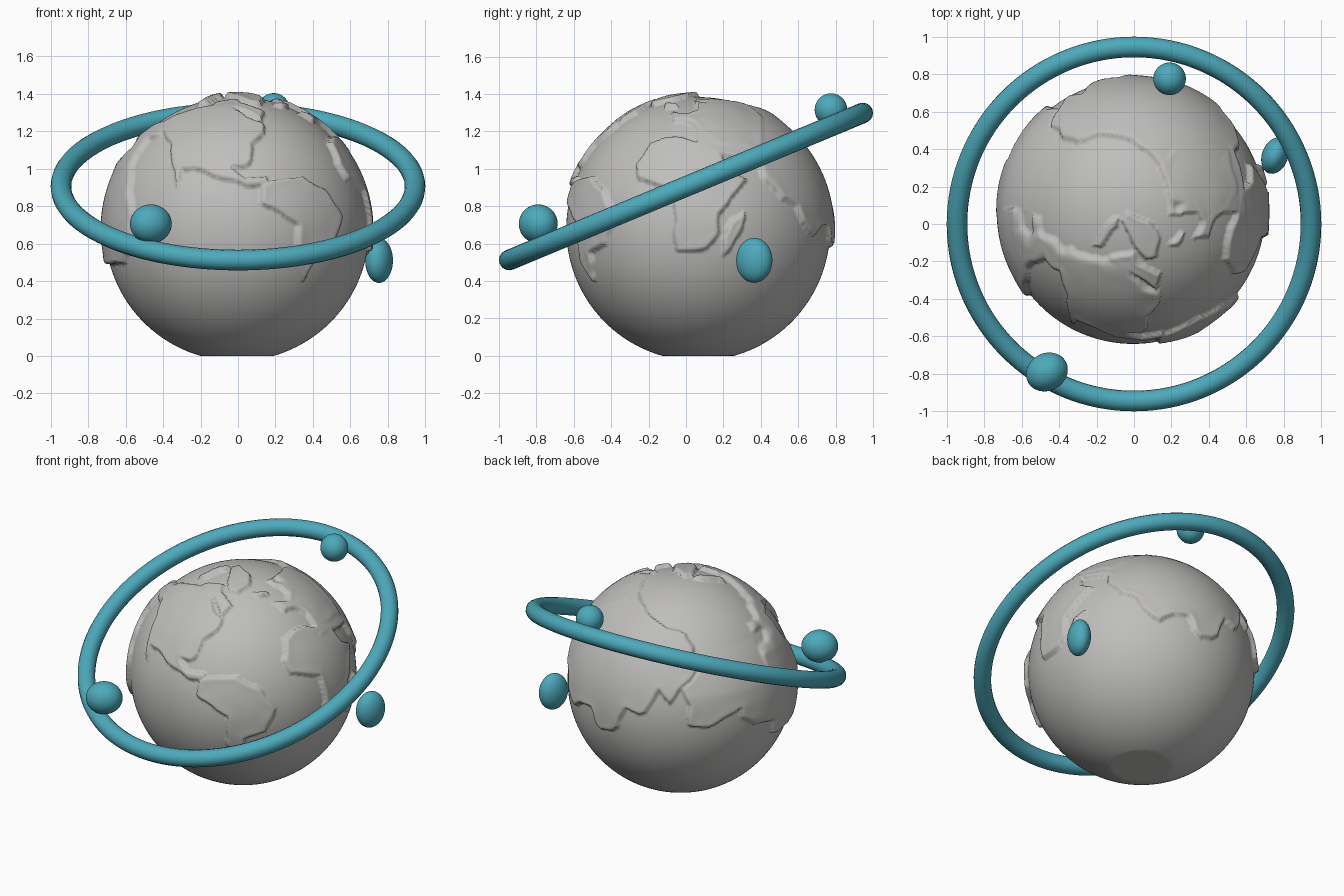
import bpy, bmesh, math
from mathutils import Vector, Matrix, noise

if "Cube" in bpy.data.objects:
    bpy.data.objects.remove(bpy.data.objects["Cube"], do_unlink=True)

CENTRE = Vector((-0.005, 0.065, 0.678))
RADIUS = 0.705
RELIEF = 0.027


def make_material(name, colour):
    mat = bpy.data.materials.new(name)
    mat.use_nodes = True
    mat.diffuse_color = (*colour, 1)
    mat.node_tree.nodes["Principled BSDF"].inputs["Base Color"].default_value = (*colour, 1)
    return mat


grey = make_material("stone grey", (0.52, 0.515, 0.505))
teal = make_material("teal", (0.075, 0.40, 0.50))


def add_object(name, bm, mat):
    mesh = bpy.data.meshes.new(name)
    bm.to_mesh(mesh)
    bm.free()
    obj = bpy.data.objects.new(name, mesh)
    bpy.context.collection.objects.link(obj)
    mesh.materials.append(mat)
    for poly in mesh.polygons:
        poly.use_smooth = True


# Land outlines, in hundredths, each drawn flat and projected onto the globe
SIDES = {
    "front": lambda p: (p.x, p.z, CENTRE.y - p.y),
    "back": lambda p: (-p.x, p.z, p.y - CENTRE.y),
    "left": lambda p: (p.y, p.z, p.x - CENTRE.x),
    "top": lambda p: (p.x, p.y, p.z - CENTRE.z),
}
regions = []


def land(side, *points, fade=9):
    """Store an outline; land sinks away towards the height called fade."""
    pts = [(u / 100, v / 100) for u, v in points]
    us, vs = zip(*pts)
    box = (min(us), max(us), min(vs), max(vs))
    regions.append((SIDES[side], pts, box, fade))


# southern americas
land("front", (12, 91), (13, 81), (23, 76), (31, 69), (30, 50), (34, 39), (39, 49),
     (40, 55), (51, 59), (55, 75), (45, 89), (33, 96), (20, 94))
# northern americas, with the long western arm
land("front", (-90, 50), (-60, 50), (-57, 65), (-55, 75), (-56, 89), (-56, 100),
     (-53, 107), (-46, 115), (-39, 118), (-35, 112), (-34, 100), (-32, 89), (-29, 99),
     (-20, 98), (-10, 95), (5, 90), (16, 91), (15, 95), (4, 94), (-2, 99), (4, 100),
     (8, 104), (7, 111), (14, 117), (14, 123), (4, 127), (-3, 133), (-20, 132),
     (-40, 124), (-50, 118), (-62, 103), (-90, 100))
# arctic islands
land("top", (-7, 2), (-4, 7), (8, 1), (14, -8), (12, -17), (6, -18), (-1, -10))
land("top", (-22, -11), (-12, 3), (-8, 5), (-9, -1), (-18, -13))
land("top", (-14, -17), (0, -14), (2, -20), (14, -26), (13, -35), (2, -28), (-9, -21))
# africa and its island
land("left", (-25, 94), (-26, 102), (-19, 114), (-3, 117), (18, 110), (22, 100),
     (33, 93), (26, 86), (18, 75), (17, 65), (10, 57), (-6, 56), (-5, 73), (-8, 89), (-17, 91))
land("left", (31, 77), (30, 68), (24, 57), (20, 54), (19, 60), (24, 73))
# europe
land("top", (14, 30), (20, 12), (30, 9), (36, 1), (31, -9), (39, -6), (44, 4),
     (50, 7), (54, 16), (50, 40), (20, 40))
land("top", (18, -11), (25, -4), (28, -5), (24, -11))
# asia with its wavy southern coast
land("back", (-10, 58), (-15, 62), (-19, 70), (-28, 69), (-36, 63), (-45, 72), (-46, 80),
     (-53, 83), (-55, 95), (-53, 102), (-60, 110), (-50, 122), (-38, 132), (-20, 136),
     (-12, 132), (5, 127), (30, 121), (37, 114), (43, 101), (39, 92), (34, 83),
     (27, 91), (22, 76), (17, 74), (8, 77), (2, 63), (-3, 59))
# far coast, sinking into the polar sea
land("back", (43, 101), (39, 92), (44, 82), (45, 70), (54, 67), (59, 70), (64, 75),
     (68, 63), (73, 55), (90, 52), (90, 118), (39, 118), fade=1.12)


def inside_depth(u, v, pts):
    """Distance inward from the outline, or zero outside it."""
    inside, best = False, 1.0
    for (ax, ay), (bx, by) in zip(pts, pts[1:] + pts[:1]):
        if (ay > v) != (by > v) and u < ax + (v - ay) * (bx - ax) / (by - ay):
            inside = not inside
        dx, dy = bx - ax, by - ay
        t = max(0, min(1, ((u - ax) * dx + (v - ay) * dy) / (dx * dx + dy * dy)))
        best = min(best, math.hypot(u - ax - t * dx, v - ay - t * dy))
    return best if inside else 0.0


def land_height(point):
    ragged = point + noise.noise_vector(point * 10) * 0.016
    highest = 0.0
    for project, pts, (u0, u1, v0, v1), fade in regions:
        u, v, facing = project(ragged)
        if facing > -0.01 and u0 < u < u1 and v0 < v < v1:
            depth = inside_depth(u, v, pts)
            t = min(1.0, depth / 0.015)
            rim = math.exp(-(depth / 0.04) ** 2) * 0.2
            sink = max(0, min(1, (fade - point.z) / 0.25))
            highest = max(highest, math.sqrt(t * (2 - t)) * (0.85 + rim) * sink)
    return RELIEF * highest


# Globe with raised land and a flat base
bm = bmesh.new()
bmesh.ops.create_icosphere(bm, subdivisions=7, radius=1)
for vert in bm.verts:
    direction = vert.co.normalized()
    height = land_height(CENTRE + direction * RADIUS)
    vert.co = CENTRE + direction * (RADIUS + height)
    vert.co.z = max(vert.co.z, 0)
add_object("globe", bm, grey)

# Orbit ring: a round tube along an oval path that climbs towards the back
path = bpy.data.curves.new("orbit_ring", "CURVE")
path.dimensions = "3D"
path.bevel_depth = 0.055
path.bevel_resolution = 6
spline = path.splines.new("POLY")
spline.points.add(127)
spline.use_cyclic_u = True
for i, point in enumerate(spline.points):
    angle = math.tau * i / len(spline.points)
    x, y = 0.945 * math.cos(angle), 0.945 * math.sin(angle)
    point.co = (x, y, 0.905 + 0.416 * y, 1)
path.materials.append(teal)
ring = bpy.data.objects.new("orbit_ring", path)
bpy.context.collection.objects.link(ring)
bpy.ops.object.select_all(action="DESELECT")
ring.select_set(True)
bpy.context.view_layer.objects.active = ring
bpy.ops.object.convert(target="MESH")
bpy.ops.object.shade_smooth()


# Small orbiting moons
def moon(name, place, size, turn):
    bm = bmesh.new()
    bmesh.ops.create_uvsphere(bm, u_segments=40, v_segments=24, radius=1)
    shape = Matrix.Rotation(math.radians(turn), 4, "Z") @ Matrix.Diagonal((*size, 1))
    bm.transform(Matrix.Translation(place) @ shape)
    add_object(name, bm, teal)


moon("front_moon", (-0.465, -0.79, 0.705), (0.115, 0.1, 0.104), 30)
moon("back_moon", (0.19, 0.775, 1.315), (0.087, 0.087, 0.088), 0)
moon("side_moon", (0.753, 0.365, 0.51), (0.07, 0.1, 0.12), -20)
